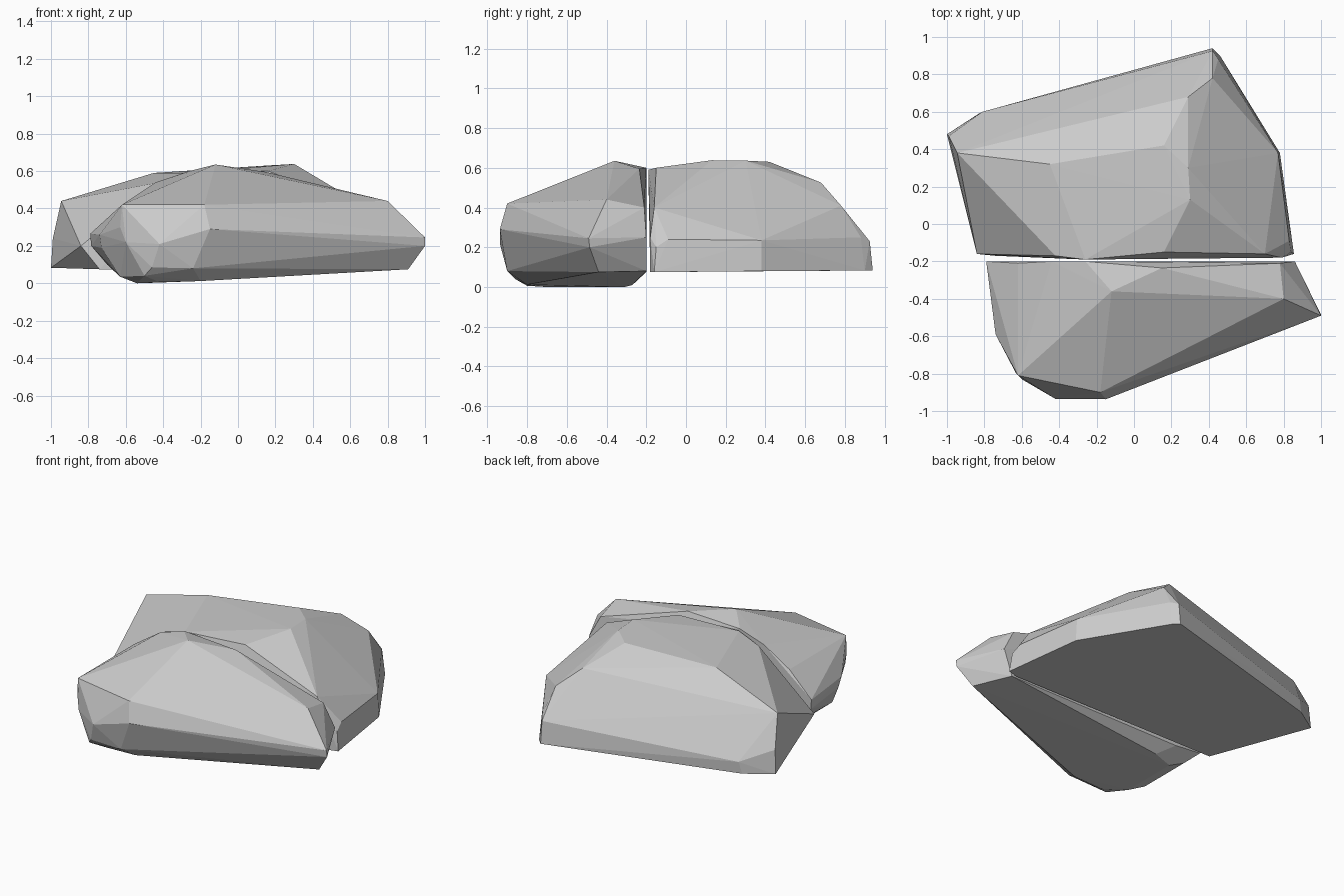
import bpy, bmesh


def rock(name, corners):
    """Flat-shaded faceted boulder: the hull around a few key corners."""
    bm = bmesh.new()
    for c in corners:
        bm.verts.new(c)
    hull = bmesh.ops.convex_hull(bm, input=bm.verts)
    loose = {v for v in hull["geom_interior"] + hull["geom_unused"]
             if isinstance(v, bmesh.types.BMVert) and v.is_valid}
    bmesh.ops.delete(bm, geom=list(loose), context='VERTS')
    bmesh.ops.dissolve_limit(bm, angle_limit=0.02, verts=bm.verts, edges=bm.edges)
    bmesh.ops.recalc_face_normals(bm, faces=bm.faces)
    mesh = bpy.data.meshes.new(name)
    bm.to_mesh(mesh)
    bm.free()
    obj = bpy.data.objects.new(name, mesh)
    bpy.context.collection.objects.link(obj)
    return obj


# Larger back boulder: flat base, steep sides, sloping crown
base = [(-1, 0.48, 0.083), (-0.83, 0.59, 0.083), (0.42, 0.94, 0.083), (0.46, 0.9, 0.083),
        (0.78, 0.38, 0.08), (0.855, -0.16, 0.075), (0.78, -0.18, 0.075), (-0.74, -0.17, 0.075)]
sides = [(-0.99, 0.47, 0.24), (-0.81, 0.6, 0.16), (-0.84, -0.16, 0.2),
         (0.42, 0.925, 0.23), (0.45, 0.88, 0.25), (0.77, 0.38, 0.235),
         (0.83, -0.09, 0.24), (0.84, -0.15, 0.2), (0.79, -0.18, 0.25)]
crown = [(-0.945, 0.38, 0.44), (-0.45, 0.32, 0.59), (0.16, 0.42, 0.63), (0.3, 0.13, 0.638),
         (0.29, 0.3, 0.636), (0.29, 0.68, 0.525), (0.42, 0.78, 0.41), (-0.26, -0.19, 0.59),
         (0.16, -0.15, 0.6), (-0.42, -0.17, 0.54), (0.7, -0.16, 0.4)]
rock("back_boulder", base + sides + crown)

# Smaller front boulder: rounded left end, pointed right end
base = [(-0.54, -0.7, 0.0), (-0.54, -0.31, 0.0), (-0.42, -0.8, 0.006), (-0.2, -0.8, 0.012),
        (-0.4, -0.27, 0.01), (-0.63, -0.65, 0.035), (-0.63, -0.28, 0.035),
        (-0.5, -0.86, 0.04), (-0.24, -0.9, 0.08), (-0.46, -0.9, 0.085), (0.91, -0.44, 0.075),
        (0.8, -0.2, 0.08), (-0.5, -0.2, 0.075), (-0.7, -0.21, 0.1)]
sides = [(-0.79, -0.2, 0.265), (-0.785, -0.2, 0.2), (-0.74, -0.59, 0.26), (-0.73, -0.57, 0.19),
         (-0.63, -0.8, 0.3), (-0.6, -0.83, 0.22), (-0.42, -0.935, 0.21), (-0.15, -0.937, 0.29),
         (1, -0.49, 0.245), (1, -0.485, 0.2), (0.86, -0.2, 0.25)]
crown = [(-0.12, -0.36, 0.635), (-0.62, -0.81, 0.42), (-0.18, -0.9, 0.42), (0.8, -0.4, 0.44),
         (0.78, -0.21, 0.4), (0.15, -0.235, 0.595), (-0.26, -0.2, 0.6), (-0.44, -0.2, 0.54),
         (-0.62, -0.21, 0.42)]
rock("front_boulder", base + sides + crown)
